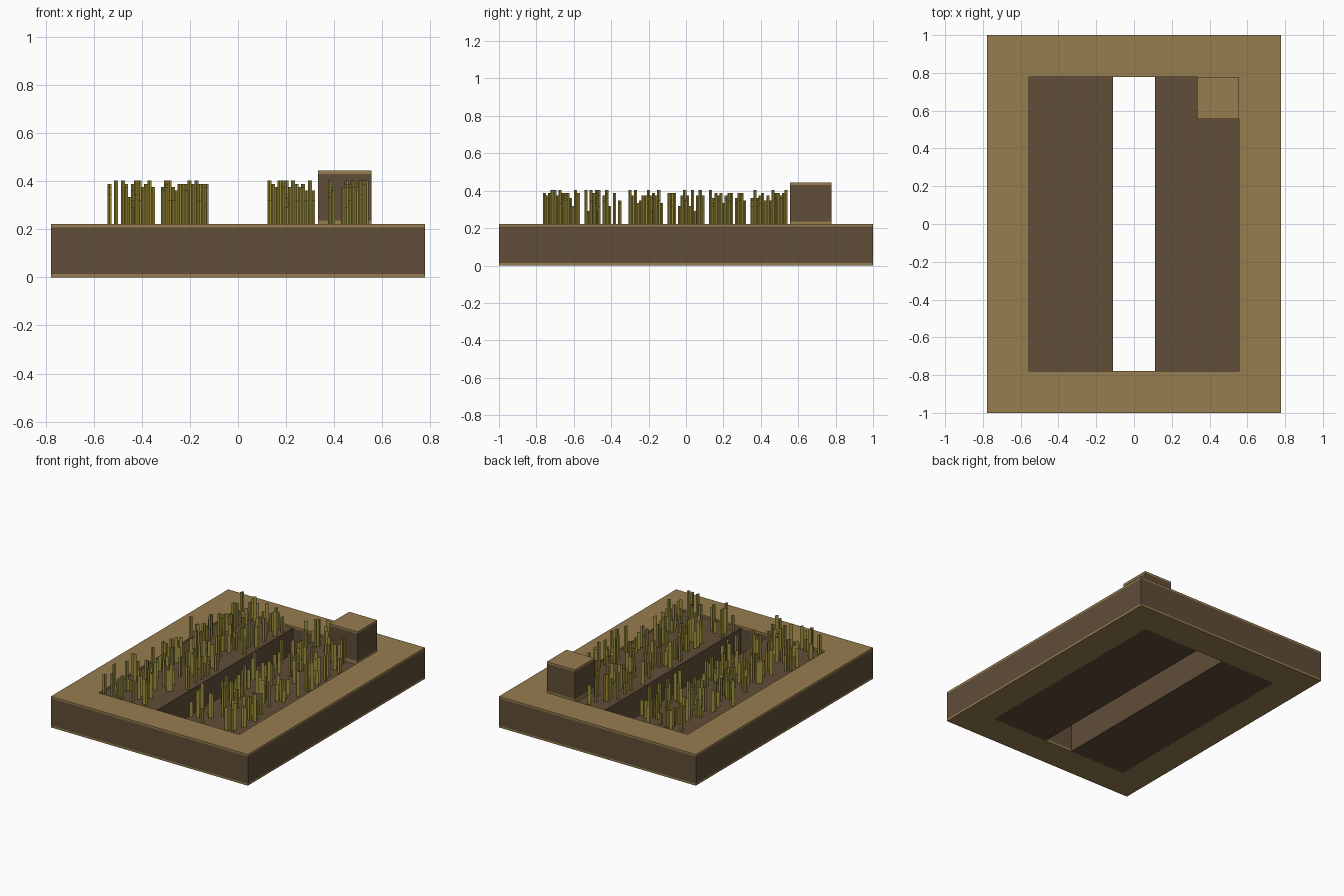
import bpy
import bmesh
import random

if "Cube" in bpy.data.objects:
    bpy.data.objects.remove(bpy.data.objects["Cube"], do_unlink=True)

random.seed(7)
U = 2 / 9        # one block
P = U / 16       # one block pixel
SOIL_TOP = U - P


def material(name, r, g, b):
    lin = [((c / 255 + 0.055) / 1.055) ** 2.4 for c in (r, g, b)] + [1.0]
    m = bpy.data.materials.new(name)
    m.diffuse_color = lin
    m.use_nodes = True
    bsdf = next(n for n in m.node_tree.nodes if n.type == 'BSDF_PRINCIPLED')
    bsdf.inputs["Base Color"].default_value = lin
    bsdf.inputs["Roughness"].default_value = 0.9
    return m


BROWN = material("dark brown", 96, 77, 56)
TAN = material("tan wood", 150, 125, 80)
STRAW = material("straw yellow", 166, 150, 64)


def make_object(name, bm, mats, recalc=True):
    if recalc:
        bmesh.ops.recalc_face_normals(bm, faces=bm.faces)
    mesh = bpy.data.meshes.new(name)
    bm.to_mesh(mesh)
    bm.free()
    for m in mats:
        mesh.materials.append(m)
    obj = bpy.data.objects.new(name, mesh)
    bpy.context.collection.objects.link(obj)
    return obj


def ring(bm, cx, cy, hx, hy, z):
    return [bm.verts.new((cx + sx * hx, cy + sy * hy, z))
            for sx, sy in ((-1, -1), (1, -1), (1, 1), (-1, 1))]


def bridge(bm, a, b):
    return [bm.faces.new((a[i], a[(i + 1) % 4], b[(i + 1) % 4], b[i])) for i in range(4)]


def paint_ends(bm, low, high):
    # tan on the cut ends and thin edge bands, bark brown between
    bm.normal_update()
    for f in bm.faces:
        z = f.calc_center_median().z
        f.material_index = 1 if z < low or z > high or abs(f.normal.z) > 0.5 else 0


def block(name, cx, cy, hx, hy, levels, bands=None):
    bm = bmesh.new()
    rings = [ring(bm, cx, cy, hx, hy, z) for z in levels]
    for a, b in zip(rings, rings[1:]):
        bridge(bm, a, b)
    bm.faces.new(rings[0])
    bm.faces.new(rings[-1])
    if bands:
        paint_ends(bm, *bands)
    return make_object(name, bm, [BROWN, TAN])


# Log border: a rectangular section swept round the plot
bm = bmesh.new()
levels = [0, P, U - P, U]
section = [(0, z) for z in levels] + [(U, z) for z in reversed(levels)]
rings = [ring(bm, 0, 0, 3.5 * U - inset, 4.5 * U - inset, z) for inset, z in section]
for i, a in enumerate(rings):
    bridge(bm, a, rings[(i + 1) % len(rings)])
paint_ends(bm, P, U - P)
make_object("log_border", bm, [BROWN, TAN])

# Soil beds either side of the open channel
for side, sx in (("right", -1), ("left", 1)):
    block(side + "_soil_bed", sx * 1.5 * U, 0, U, 3.5 * U, [0, SOIL_TOP])

# Log post in the back corner
block("corner_log", 2 * U, 3 * U, U / 2, U / 2,
      [SOIL_TOP, U + P, 2 * U - P, 2 * U], (U + P, 2 * U - P))


def stalk(bm, x, y, top):
    # two crossed upright blades
    h = 0.6 * P
    for s in (-1, 1):
        bm.faces.new([bm.verts.new(v) for v in (
            (x - h, y - s * h, SOIL_TOP), (x + h, y + s * h, SOIL_TOP),
            (x + h, y + s * h, top), (x - h, y - s * h, top))])


# Crops scattered over each block of soil, on the pixel grid
columns = {-2: [1, 3, 5, 6, 7, 8, 9, 10, 11, 12, 13, 14],
           -1: list(range(1, 15)),
           1: list(range(1, 15)),
           2: [3, 4, 7, 8, 9, 10, 11, 12, 13, 14]}
for side, cols in (("right", (-2, -1)), ("left", (1, 2))):
    bm = bmesh.new()
    for c in cols:
        for row in range(-3, 4):
            if c == 2 and row == 3:
                continue  # the post stands here
            spots = set()
            while len(spots) < 9:
                spots.add((random.choice(columns[c]), random.randint(1, 14)))
            for px, py in sorted(spots):
                x = (c - 0.5) * U + (px + 0.5) * P
                y = (row - 0.5) * U + (py + 0.5) * P
                stalk(bm, x, y, SOIL_TOP + P * random.choice((6, 8, 9, 10, 11, 12, 12, 13, 14)))
    make_object(side + "_crop_stalks", bm, [STRAW], recalc=False)
